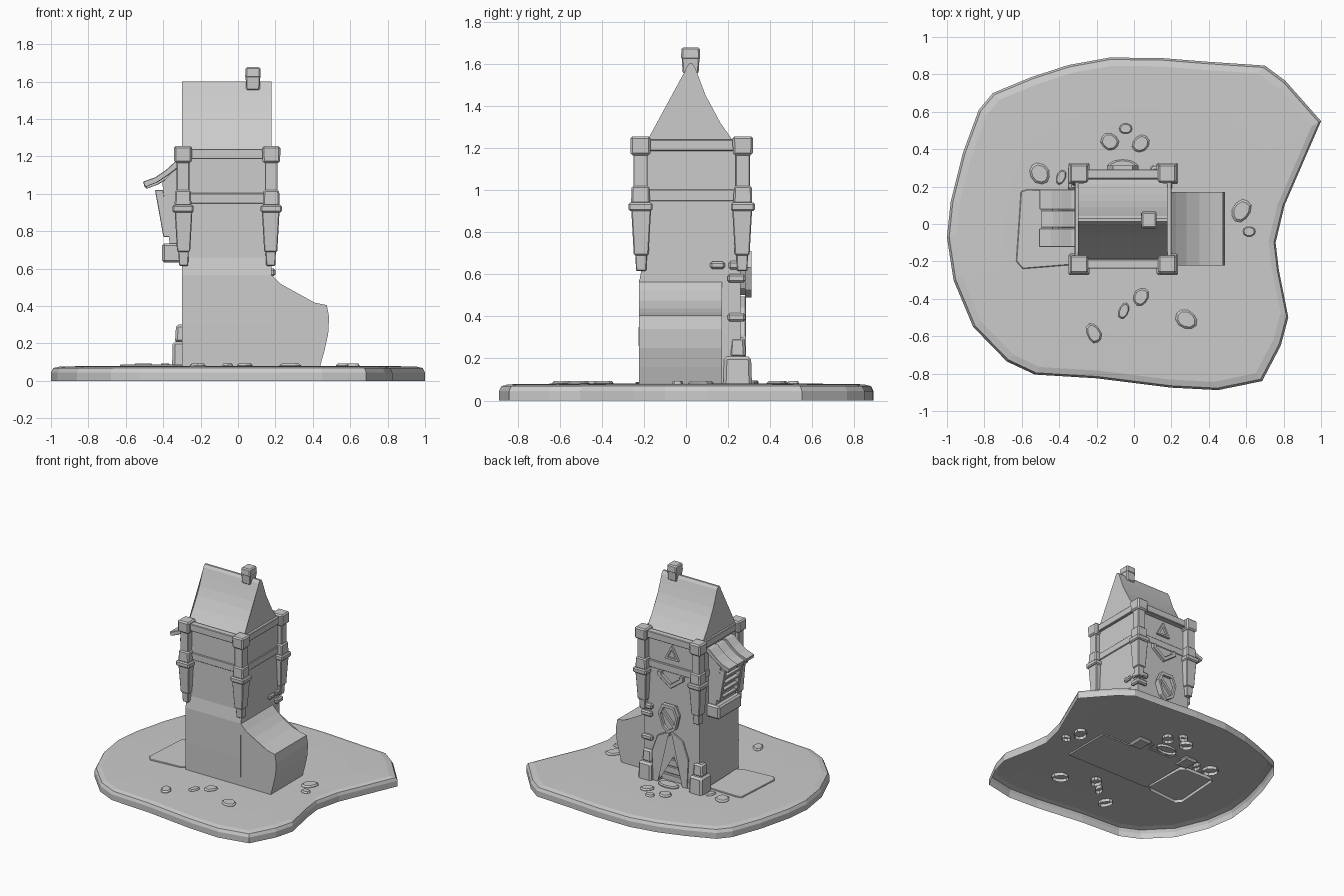
import bpy, bmesh, math, random
from mathutils import Vector

if "Cube" in bpy.data.objects:
    bpy.data.objects.remove(bpy.data.objects["Cube"])

random.seed(4)
grey = bpy.data.materials.new("plain_grey")
grey.diffuse_color = (0.6, 0.6, 0.6, 1)
grey.use_nodes = True
grey.node_tree.nodes["Principled BSDF"].inputs["Base Color"].default_value = grey.diffuse_color


def finish(name, bm, bevel=0.0):
    bmesh.ops.recalc_face_normals(bm, faces=bm.faces)
    me = bpy.data.meshes.new(name)
    bm.to_mesh(me)
    bm.free()
    me.materials.append(grey)
    ob = bpy.data.objects.new(name, me)
    bpy.context.collection.objects.link(ob)
    if bevel:
        m = ob.modifiers.new("bevel", 'BEVEL')
        m.width, m.segments, m.limit_method = bevel, 1, 'ANGLE'
    return ob


def loft(name, rings, bevel=0.0, bottom=True):
    """Skin a list of equal-length point rings and cap the ends."""
    bm = bmesh.new()
    vs = [[bm.verts.new(p) for p in r] for r in rings]
    n = len(vs[0])
    for a, b in zip(vs, vs[1:]):
        for i in range(n):
            bm.faces.new((a[i], a[(i + 1) % n], b[(i + 1) % n], b[i]))
    caps = [bm.faces.new(r) for r in ((vs[0], vs[-1]) if bottom else (vs[-1],))]
    bmesh.ops.triangulate(bm, faces=[c for c in caps if n > 4])
    return finish(name, bm, bevel)


def prism(name, pts, axis, a, b, bevel=0.0, bottom=True):
    put = {'x': lambda p, t: (t, p[0], p[1]), 'y': lambda p, t: (p[0], t, p[1]),
           'z': lambda p, t: (p[0], p[1], t)}[axis]
    return loft(name, [[put(p, t) for p in pts] for t in (a, b)], bevel, bottom)


def block(name, c, bottom, top, z0, z1, bevel=0.008):
    """Box centred at c=(x, y) with separate half sizes at bottom and top."""
    rings = [[(c[0] + sx * h[0], c[1] + sy * h[1], z)
              for sx, sy in ((-1, -1), (1, -1), (1, 1), (-1, 1))]
             for h, z in ((bottom, z0), (top, z1))]
    return loft(name, rings, bevel)


def box(name, x, y, z, bevel=0.006):
    c = ((x[0] + x[1]) / 2, (y[0] + y[1]) / 2)
    h = ((x[1] - x[0]) / 2, (y[1] - y[0]) / 2)
    return block(name, c, h, h, z[0], z[1], bevel)


def frame(name, pts, shrink, y0, y1):
    """Flat ring following an xz outline, standing on the back wall."""
    cx = sum(p[0] for p in pts) / len(pts)
    cz = sum(p[1] for p in pts) / len(pts)
    inner = [(cx + (x - cx) * shrink, cz + (z - cz) * shrink) for x, z in pts]
    bm = bmesh.new()
    loops = [[bm.verts.new((x, y, z)) for x, z in p]
             for p, y in ((pts, y0), (pts, y1), (inner, y1), (inner, y0))]
    n = len(pts)
    for k in range(4):
        a, b = loops[k], loops[(k + 1) % 4]
        for i in range(n):
            bm.faces.new((a[i], a[(i + 1) % n], b[(i + 1) % n], b[i]))
    return finish(name, bm)


# island base: a shell with rounded rim, open underneath
outline = [(-1, -.07), (-.98, .12), (-.915, .38), (-.83, .61), (-.755, .7), (-.55, .785), (-.35, .85),
           (-.13, .89), (.15, .887), (.4, .867), (.7, .847), (.81, .765), (1, .55), (.935, .4),
           (.805, .1), (.757, -.1), (.775, -.25), (.825, -.5), (.785, -.65), (.685, -.84), (.45, -.888),
           (.2, -.875), (-.2, -.825), (-.53, -.805), (-.68, -.735), (-.86, -.55), (-.965, -.3)]
loft("island_base", [[(x * s, y * s, z) for x, y in outline]
                     for s, z in ((1, 0), (1, .045), (.988, .068), (.95, .077), (.7, .08))], bottom=False)

# stepping stones and pebbles: centre, half length, half width, turn
stones = [(-.505, .27, .062, .05, 2.3), (-.13, .44, .05, .045, 2.6), (-.045, .51, .036, .03, 0),
          (.035, .43, .052, .042, .9), (.575, .07, .066, .048, 1), (.615, -.04, .035, .028, 0),
          (.037, -.39, .052, .04, 1.1), (-.055, -.465, .045, .026, 1.2), (-.215, -.585, .055, .038, 2),
          (.28, -.51, .06, .05, 2.6), (-.39, .25, .042, .025, 1.2)]
for x, y, a, b, turn in stones:
    c, s = math.cos(turn), math.sin(turn)
    rim = [(math.cos(k * math.tau / 10) * a * random.uniform(.93, 1.05),
            math.sin(k * math.tau / 10) * b * random.uniform(.93, 1.05)) for k in range(10)]
    loft("ground_stone", [[(x + f * (u * c - v * s), y + f * (u * s + v * c), z) for u, v in rim]
                          for f, z in ((1, .055), (1, .083), (.8, .093))], bottom=False)

# flat slab beside the tower
slab = [(-.605, .175), (-.63, -.2), (-.595, -.24), (-.35, -.22), (-.3, -.19), (-.31, .15), (-.34, .18), (-.57, .185)]
prism("side_slab", slab, 'z', .055, .088, .004, bottom=False)

# lower tower: solid core, then a back shell notched for the doorway
prism("tower_core", [(-.222, .07), (-.225, .3), (-.222, .565), (-.205, .66), (-.2, 1.21), (.16, 1.21), (.16, .07)],
      'x', -.3, .18)
notch = [(-.3, .07), (-.3, .95), (.18, .95), (.18, .07), (.055, .07), (.065, .3), (.03, .41),
         (-.06, .46), (-.14, .41), (-.175, .3), (-.165, .07)]
prism("doorway_wall", notch, 'y', .15, .26)
box("upper_back_wall", (-.3, .18), (.15, .25), (.94, 1.21), 0)
box("floor_band", (-.308, .188), (-.209, .264), (.947, 1.003), .004)

# boot-shaped toe
toe = [(.17, .07), (.17, .57), (.185, .56), (.225, .52), (.28, .475), (.35, .437), (.41, .418),
       (.475, .405), (.487, .34), (.482, .25), (.462, .16), (.437, .07)]
prism("toe_wing", toe, 'y', -.2225, .172)

# corner posts, caps and corbels
for sx in (-1, 1):
    for sy in (-1, 1):
        c = (-.058 + sx * .236, .027 + sy * .243)
        block("post_cap", c, (.047, .047), (.049, .049), 1.165, 1.255, .01)
        block("corner_post", c, (.034, .034), (.034, .034), 1.0, 1.18, .004)
        block("post_foot", c, (.045, .045), (.042, .042), .935, 1.02)
        block("post_flange", c, (.057, .057), (.057, .057), .9, .94)
        d = (c[0] - sx * .003, c[1] - sy * .003)
        block("corbel", d, (.035, .035), (.047, .047), .69, .905, .005)
        block("corbel_tip", d, (.024, .024), (.028, .028), .615, .695, .004)

# horizontal beams under the eaves
for s in (-1, 1):
    y, x = .027 + s * .24, -.058 + s * .235
    box("long_beam", (-.29, .175), (y - .025, y + .025), (1.185, 1.24), .004)
    box("gable_beam", (x - .024, x + .024), (-.21, .27), (1.185, 1.24), .004)

# flared roof and chimney
half = [(.225, 1.2), (.19, 1.245), (.142, 1.318), (.1, 1.39), (.07, 1.452), (.045, 1.515), (.022, 1.58), (.008, 1.6)]
prism("roof", [(.022 - d, z) for d, z in half] + [(.022 + d, z) for d, z in reversed(half)],
      'x', -.3, .18)
block("chimney", (.08, .022), (.036, .038), (.04, .043), 1.555, 1.64, .006)
block("chimney_cap", (.08, .022), (.042, .046), (.039, .043), 1.62, 1.678, .008)

# bay window with sill, frame and awning on the left side
prism("bay_body", [(-.28, 1.15), (-.34, 1.13), (-.405, 1.06), (-.365, .73), (-.28, .73)], 'y', -.09, .15)
box("bay_sill", (-.405, -.29), (-.115, .17), (.632, .735), .012)


def bay_strip(name, t0, t1, y0, y1, thick=.022):
    top, low = Vector((-.422, 1.02)), Vector((-.377, .77))
    a, b = top.lerp(low, t0), top.lerp(low, t1)
    o = Vector((thick, 0))
    prism(name, [a - o, b - o, b + o, a + o], 'y', y0, y1, .003)


for y in (-.09, .122):
    bay_strip("bay_stile", 0, 1, y, y + .028)
for k in range(5):
    bay_strip("bay_rail", k * .23, k * .23 + .08, -.09, .15, .018)
for k, (y0, y1) in enumerate(((-.125, -.022), (-.022, .075), (.075, .187))):
    dz = (.003, -.006, .001)[k]
    shape = [(-.505, 1.062), (-.44, 1.085), (-.385, 1.122), (-.33, 1.172), (-.3, 1.172), (-.3, 1.15),
             (-.37, 1.096), (-.43, 1.057), (-.496, 1.032)]
    prism("awning_board", [(x - dz, z + dz) for x, z in shape], 'y', y0 + .002, y1 - .002, .003)

# plank door, step and door surround
for k in range(6):
    z = .07 + k * .062
    box("door_plank", (-.17, .06), (.15, .228 - .006 * (k % 2)), (z, z + .057), .005)
loft("door_step", [[(-.06 + .085 * s * math.cos(k * math.tau / 12),
                     .3 + .045 * s * math.sin(k * math.tau / 12), z) for k in range(12)]
                   for s, z in ((1, .06), (1, .088), (.85, .096))], bottom=False)
for side in (-1, 1):
    m = [(.045, .07), (.065, .3), (.03, .41), (-.055, .46), (-.055, .495), (.05, .44), (.097, .31), (.085, .07)]
    pts = m if side == 1 else [(-.11 - x, z) for x, z in m]
    prism("door_surround", pts, 'y', .2, .285 if side == 1 else .268, .004)

# quoin stones beside the door
for x in (.145, -.295):
    block("base_stone", (x, .245), (.058, .069), (.054, .064), .06, .21, .014)
    block("upper_stone", (x, .245), (.042, .04), (.036, .034), .205, .3, .012)
for x, y, z in ((.15, .24, .375), (.155, .24, .56), (.15, .245, .622)):
    box("quoin_stone", (x - .05, x + .045), (y - .042, y + .042), (z, z + .04), .009)
box("side_quoin", (.14, .198), (.115, .185), (.625, .66), .009)

# hexagonal hatch, triangle and chevron on the back wall
hexa = [(-.06 + .085 * a, .6 + .11 * b) for a, b in
        ((-.6, 1), (.6, 1), (1, .3), (.55, -.65), (0, -1), (-.7, -.65), (-1, .3))]
prism("hatch_panel", [(-.06 + (x + .06) * .9, .6 + (z - .6) * .9) for x, z in hexa], 'y', .255, .29)
frame("hatch_frame", hexa, .78, .28, .312)
prism("hatch_bar", [(-.12, .55), (-.105, .535), (.0, .65), (-.015, .665)], 'y', .285, .306)
tri = [(-.12, 1.05), (0, 1.05), (-.06, 1.16)]
prism("gable_triangle", tri, 'y', .24, .253)
frame("triangle_frame", tri, .6, .245, .268)
chevron = [(-.17, .945), (-.17, .91), (-.06, .83), (.05, .91), (.05, .945), (.02, .945),
           (.015, .92), (-.06, .865), (-.135, .92), (-.14, .945)]
prism("chevron_trim", chevron, 'y', .25, .283, .003)
